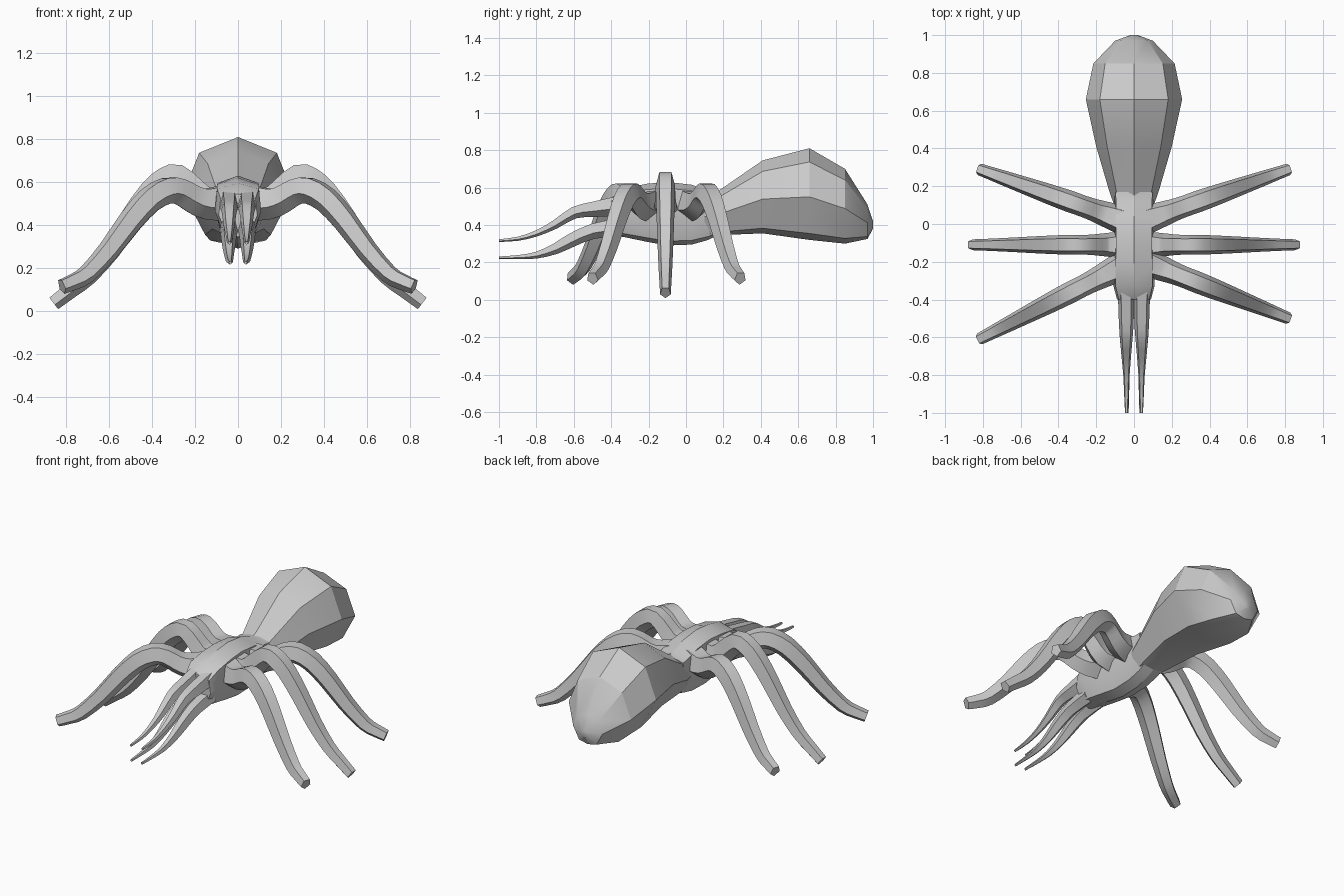
import bpy, bmesh, math
from mathutils import Vector

if "Cube" in bpy.data.objects:
    bpy.data.objects.remove(bpy.data.objects["Cube"])


def loft(name, rings, angle):
    """Skin a list of equal-length vertex rings and cap both ends."""
    bm = bmesh.new()
    loops = [[bm.verts.new(p) for p in ring] for ring in rings]
    n = len(loops[0])
    for a, b in zip(loops, loops[1:]):
        for i in range(n):
            j = (i + 1) % n
            bm.faces.new((a[i], a[j], b[j], b[i]))
    bm.faces.new(loops[0])
    bm.faces.new(loops[-1])
    bmesh.ops.recalc_face_normals(bm, faces=bm.faces)
    mesh = bpy.data.meshes.new(name)
    bm.to_mesh(mesh)
    bm.free()
    obj = bpy.data.objects.new(name, mesh)
    bpy.context.collection.objects.link(obj)
    bpy.ops.object.select_all(action='DESELECT')
    obj.select_set(True)
    bpy.context.view_layer.objects.active = obj
    bpy.ops.object.shade_smooth_by_angle(angle=math.radians(angle))
    return obj


def body(name, sections, shoulder, mid, low, angle):
    """Eight-sided sections: y, bottom, top, half width."""
    rings = []
    for y, b, t, w in sections:
        half = [(shoulder[0] * w, shoulder[1]), (w, mid), (low[0] * w, low[1])]
        prof = [(0, 1)] + half + [(0, 0)] + [(-x, f) for x, f in reversed(half)]
        rings.append([(x, y, b + f * (t - b)) for x, f in prof])
    return loft(name, rings, angle)


def refine(rows):
    """Insert a smooth midpoint between neighbouring rows of numbers."""
    out = []
    for i in range(len(rows) - 1):
        a, b = rows[max(i - 1, 0)], rows[i]
        c, d = rows[i + 1], rows[min(i + 2, len(rows) - 1)]
        out += [b, tuple((9 * (q + r) - p - s) / 16 for p, q, r, s in zip(a, b, c, d))]
    return out + [rows[-1]]


def tube(name, rows, sides=5):
    """Sweep a polygon, point down; rows are x, y, z, half width, half height."""
    rows = refine(rows)
    pts = [Vector(r[:3]) for r in rows]
    rings = []
    for i, p in enumerate(pts):
        tan = (pts[min(i + 1, len(pts) - 1)] - pts[max(i - 1, 0)]).normalized()
        side = tan.cross(Vector((0, 0, 1))).normalized()
        up = side.cross(tan)
        rw, rh = rows[i][3:]
        ring = []
        for k in range(sides):
            a = 2 * math.pi * k / sides
            ring.append(p + side * rw * math.sin(a) - up * rh * math.cos(a))
        rings.append(ring)
    return loft(name, rings, 45)


# Abdomen
body("abdomen", [(0.10, .335, .57, .105), (0.17, .345, .58, .13),
                 (0.41, .355, .745, .20), (0.66, .32, .81, .255),
                 (0.85, .30, .70, .215), (0.97, .325, .51, .10),
                 (1.00, .38, .42, .02)],
     (0.71, 0.85), 0.47, (0.6, 0.07), 27)

# Thorax and head
body("thorax", [(-0.40, .345, .545, .09), (-0.33, .335, .595, .108),
                (-0.21, .31, .62, .108), (-0.10, .29, .63, .105),
                (0.03, .295, .615, .105), (0.12, .32, .58, .105),
                (0.17, .345, .575, .11)],
     (0.9, 0.9), 0.5, (0.6, 0.07), 27)

# Legs: side profiles (x, z), then root y and tip y for each leg
high = [(.06, .51), (.15, .515), (.21, .57), (.28, .63), (.34, .615), (.41, .555),
        (.50, .435), (.60, .285), (.70, .165), (.78, .10), (.86, .038)]
low = [(.06, .51), (.15, .505), (.21, .525), (.27, .56), (.33, .565), (.41, .52),
       (.50, .42), (.60, .285), (.70, .175), (.76, .14), (.82, .115)]
radii = [.092, .078, .069, .066, .067, .065, .06, .053, .046, .041, .037]
legs = [("front_leg_left", low, -1, -.22, -.61, .9),
        ("front_leg_right", low, 1, -.20, -.50, .9),
        ("middle_leg_left", high, -1, -.11, -.11, .82),
        ("middle_leg_right", high, 1, -.11, -.11, .82),
        ("rear_leg_left", low, -1, .02, .29, .9),
        ("rear_leg_right", low, 1, .02, .29, .9)]
for name, prof, s, y0, y1, wide in legs:
    span = prof[-1][0] - prof[0][0]
    tube(name, [(s * x, y0 + (y1 - y0) * (x - prof[0][0]) / span, z, r * wide, r)
                for (x, z), r in zip(prof, radii)])

# Feelers: x, y, z, half width, half height
upper = [(.042, -.34, .51, .046, .06), (.041, -.50, .487, .042, .045),
         (.041, -.60, .468, .036, .035), (.041, -.70, .405, .027, .026),
         (.040, -.80, .356, .018, .018), (.040, -.90, .327, .013, .012),
         (.040, -1.0, .317, .008, .008)]
lower = [(.042, -.34, .395, .046, .055), (.043, -.50, .37, .040, .045),
         (.043, -.62, .318, .033, .040), (.042, -.70, .275, .025, .032),
         (.040, -.80, .24, .018, .020), (.038, -.90, .229, .013, .012),
         (.036, -1.0, .225, .008, .008)]
for label, rows in (("upper", upper), ("lower", lower)):
    for side, s in (("left", -1), ("right", 1)):
        tube(f"{label}_feeler_{side}", [(s * r[0],) + r[1:] for r in rows])
